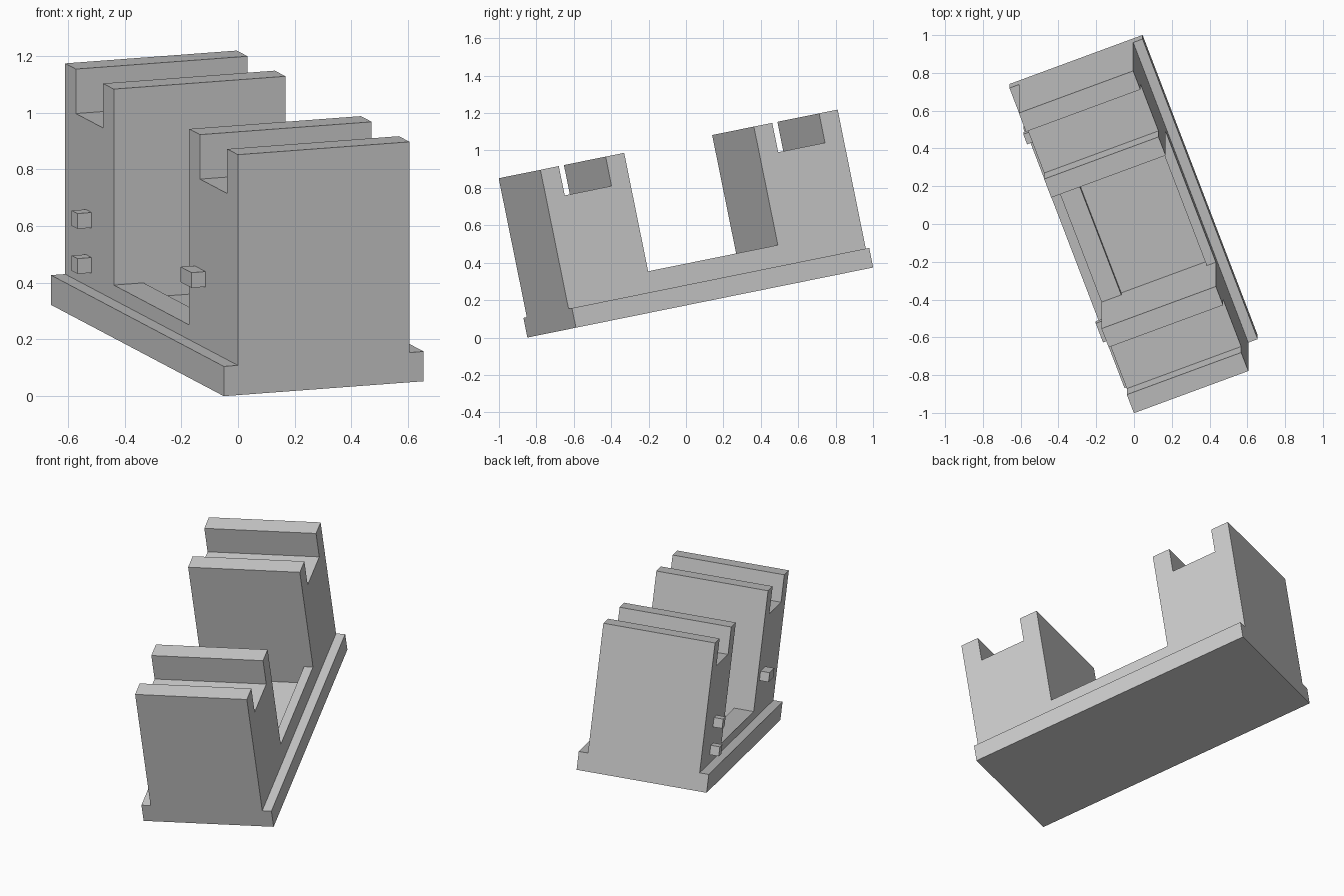
import bpy, bmesh
from math import radians
from mathutils import Matrix

if "Cube" in bpy.data.objects:
    bpy.data.objects.remove(bpy.data.objects["Cube"])

# Overall pose: the model is square in its own frame, then turned and tilted
POSE = (Matrix.Translation((-0.05, -0.848, 0))
        @ Matrix.Rotation(radians(11.45), 4, 'X')
        @ Matrix.Rotation(radians(20.6), 4, 'Z'))

WIDTH, LENGTH, BASE_H = 0.753, 1.732, 0.107
LIP = 0.053                      # base overhang on the long sides
LEFT, RIGHT = LIP, WIDTH - LIP
BLOCK_L, BLOCK_H = 0.488, 0.865
BLOCK_STARTS = (0, LENGTH - BLOCK_L)


def extrude(name, profile, x0, x1):
    """Extrude a (y, z) side profile from x0 to x1."""
    bm = bmesh.new()
    face = bm.faces.new([bm.verts.new((x0, y, z)) for y, z in profile])
    side = bmesh.ops.extrude_face_region(bm, geom=[face])["geom"]
    bmesh.ops.translate(bm, vec=(x1 - x0, 0, 0),
                        verts=[g for g in side if isinstance(g, bmesh.types.BMVert)])
    bmesh.ops.recalc_face_normals(bm, faces=bm.faces)
    mesh = bpy.data.meshes.new(name)
    bm.to_mesh(mesh)
    bm.free()
    obj = bpy.data.objects.new(name, mesh)
    obj.matrix_world = POSE
    bpy.context.collection.objects.link(obj)
    return obj


def box(name, x0, x1, y0, y1, z0, z1):
    return extrude(name, [(y0, z0), (y1, z0), (y1, z1), (y0, z1)], x0, x1)


# Base plate
box("base_plate", 0, WIDTH, 0, LENGTH, 0, BASE_H)

# Two upright blocks, each with a notch across the top
NOTCH_A, NOTCH_B, NOTCH_Z = 0.107, 0.380, 0.705
for name, y in zip(("front_block", "back_block"), BLOCK_STARTS):
    outline = [(0, BASE_H), (BLOCK_L, BASE_H), (BLOCK_L, BLOCK_H),
               (NOTCH_B, BLOCK_H), (NOTCH_B, NOTCH_Z),
               (NOTCH_A, NOTCH_Z), (NOTCH_A, BLOCK_H), (0, BLOCK_H)]
    extrude(name, [(y + py, pz) for py, pz in outline], LEFT, RIGHT)

# Low rims along the floor between the blocks
box("left_rim", LEFT, 0.165, BLOCK_L, BLOCK_STARTS[1], BASE_H, 0.16)
box("right_rim", 0.648, RIGHT, BLOCK_L, BLOCK_STARTS[1], BASE_H, 0.219)

# Pegs on the left side
for name, y0, y1, z0 in (("front_peg", 0.324, 0.434, 0.328),
                         ("back_upper_peg", 1.466, 1.524, 0.324),
                         ("back_lower_peg", 1.466, 1.524, 0.162)):
    box(name, 0, LEFT, y0, y1, z0, z0 + 0.055)
